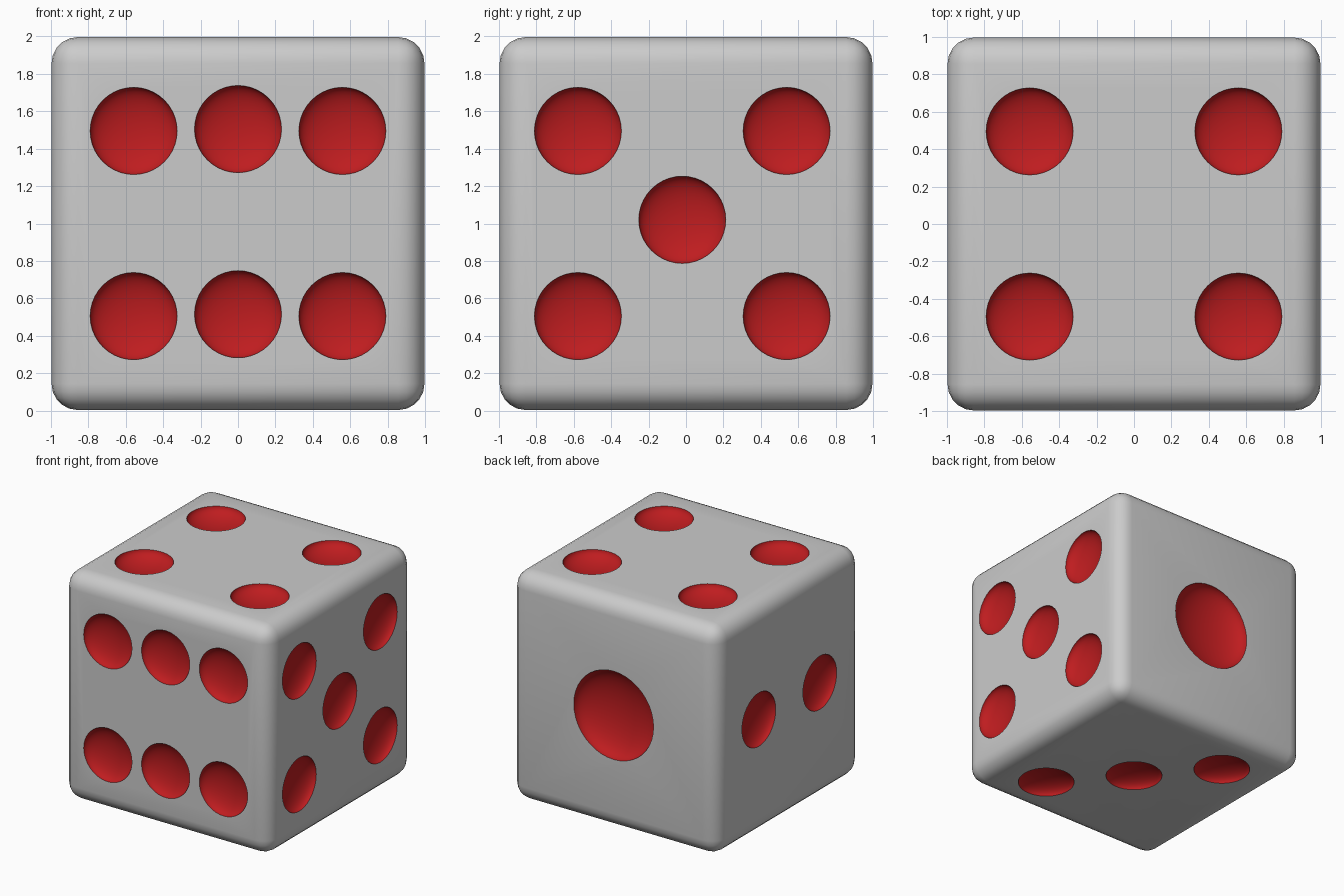
import bpy
import bmesh
import math
from mathutils import Vector, Matrix

if "Cube" in bpy.data.objects:
    bpy.data.objects.remove(bpy.data.objects["Cube"])

R = 0.233      # small pip radius
R_BIG = 0.385  # single pip radius
DEPTH = 0.4    # bowl depth relative to its radius

red = bpy.data.materials.new("pip_red")
red.diffuse_color = (0.52, 0.012, 0.014, 1)
red.use_nodes = True
red.node_tree.nodes["Principled BSDF"].inputs["Base Color"].default_value = red.diffuse_color

# Rounded cube body
bpy.ops.mesh.primitive_cube_add(size=1.994, location=(0, 0, 1))
die = bpy.context.object
die.name = "die_body"
bev = die.modifiers.new("rounding", 'BEVEL')
bev.width = 0.14
bev.segments = 5

# Pips: face normal -> list of (position on face, radius)
corners = [(a, b) for a in (-0.558, 0.558) for b in (-0.495, 0.495)]
faces = [
    ((0, -1, 0), [((x, 0, z), R) for x, z in corners]
     + [((0, 0, s * 0.495 + 0.01), R) for s in (-1, 1)]),           # front: six
    ((1, 0, 0), [((0, y - 0.02, z), R) for y, z in corners]
     + [((0, -0.02, 0.02), R)]),                                    # right: five
    ((0, 0, 1), [((x, y, 0), R) for x, y in corners]),              # top: four
    ((0, 0, -1), [((0.49 * s, -0.55 * s, 0), R) for s in (-1, 0, 1)]),  # bottom: three
    ((-1, 0, 0), [((0, 0.42 * s, 0.01), R) for s in (-1, 1)]),      # left: two
    ((0, 1, 0), [((0, 0, 0), R_BIG)]),                              # back: one
]
# Flattened balls, placed relative to the die centre
balls = [(Matrix.Translation(Vector(p) + Vector(n) * 0.999)
          @ Matrix.Scale(DEPTH, 4, Vector(n)), r)
         for n, pips in faces for p, r in pips]

# One cutter mesh holding all the balls
bm = bmesh.new()
for mat, r in balls:
    bmesh.ops.create_uvsphere(bm, u_segments=40, v_segments=20, radius=r, matrix=mat)
mesh = bpy.data.meshes.new("pip_cutter")
bm.to_mesh(mesh)
bm.free()
cutter = bpy.data.objects.new("pip_cutter", mesh)
cutter.location = (0, 0, 1)
cutter.hide_render = True
bpy.context.collection.objects.link(cutter)

# Carve the bowls
cut = die.modifiers.new("pips", 'BOOLEAN')
cut.operation = 'DIFFERENCE'
cut.solver = 'EXACT'
cut.object = cutter
bpy.context.view_layer.update()
bpy.ops.object.select_all(action='DESELECT')
die.select_set(True)
bpy.context.view_layer.objects.active = die
bpy.ops.object.modifier_apply(modifier="rounding")
bpy.ops.object.modifier_apply(modifier="pips")

# Paint the bowls red: faces whose corners all lie on one ball
me = die.data
me.materials.clear()
me.materials.append(None)
me.materials.append(red)
inverse = [(mat.inverted(), r) for mat, r in balls]
for poly in me.polygons:
    pts = [me.vertices[v].co for v in poly.vertices]
    if any(all(abs((inv @ p).length - r) < 0.01 for p in pts) for inv, r in inverse):
        poly.material_index = 1

bpy.ops.object.shade_smooth_by_angle(angle=math.radians(35))
